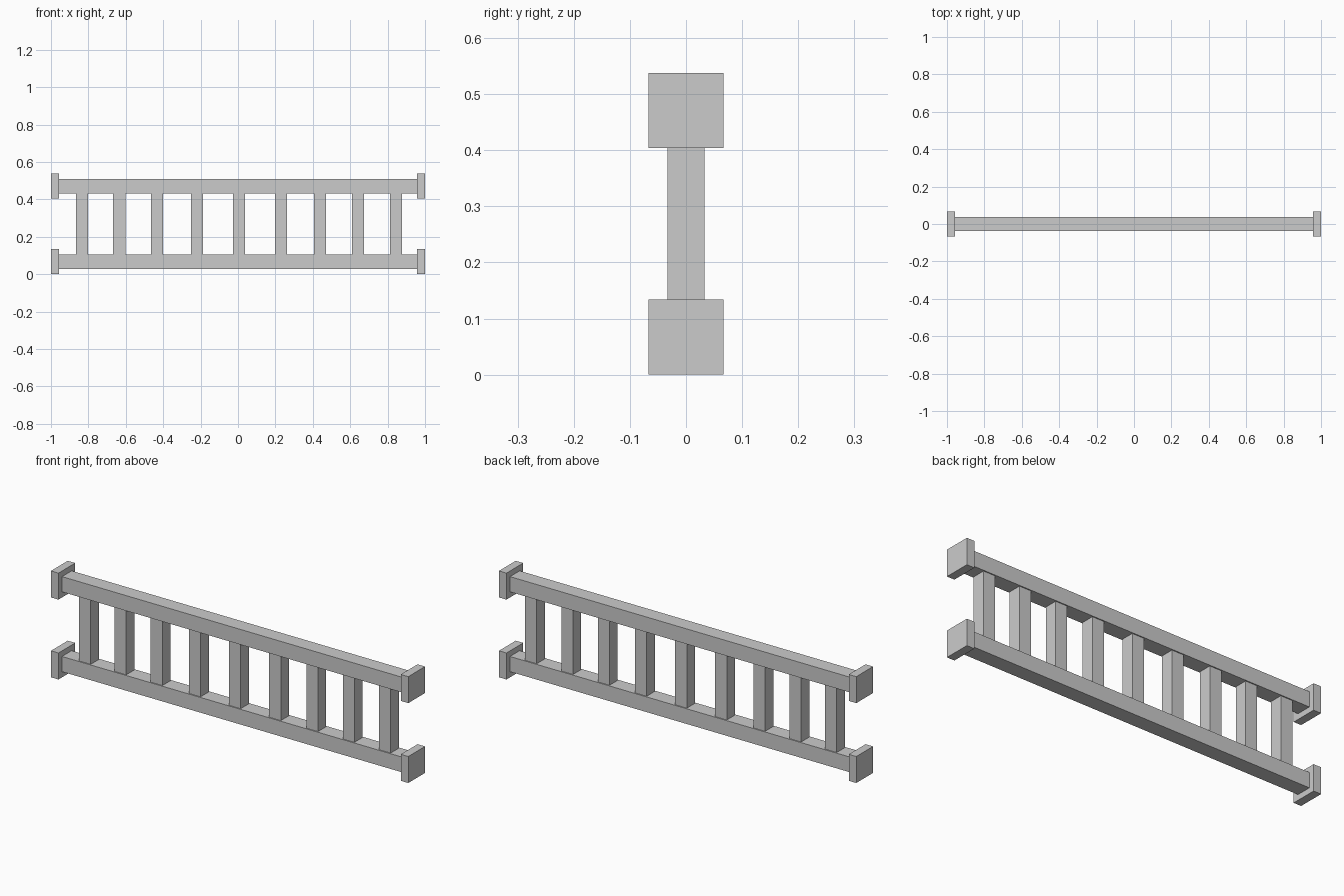
import bpy

if "Cube" in bpy.data.objects:
    bpy.data.objects.remove(bpy.data.objects["Cube"])

grey = bpy.data.materials.new("light_grey")
grey.diffuse_color = (0.6, 0.6, 0.6, 1)
grey.use_nodes = True
grey.node_tree.nodes["Principled BSDF"].inputs["Base Color"].default_value = grey.diffuse_color


def box(name, centre, size):
    bpy.ops.mesh.primitive_cube_add(size=1, location=centre)
    ob = bpy.context.object
    ob.name = name
    ob.scale = size
    bpy.ops.object.transform_apply(location=False, rotation=False, scale=True)
    ob.data.materials.append(grey)
    return ob


LOW, HIGH = 0.067, 0.471   # rail centre heights
CAP, RAIL = 0.134, 0.077   # square cross-sections

# Horizontal rails with a square mounting plate on each end
for level, z in (("lower", LOW), ("upper", HIGH)):
    box(level + "_rail", (0, 0, z), (1.916, RAIL, RAIL))
    for side, sx in (("left", -1), ("right", 1)):
        box(f"{level}_{side}_end_plate", (sx * 0.979, 0, z), (0.042, CAP, CAP))

# Upright balusters, slightly unevenly spaced
xs = (-0.834, -0.635, -0.433, -0.219, 0.005, 0.23, 0.438, 0.642, 0.845)
for i, x in enumerate(xs):
    box(f"baluster_{i + 1}", (x, 0, (LOW + HIGH) / 2),
        (0.065, 0.066, HIGH - LOW - RAIL + 0.004))
